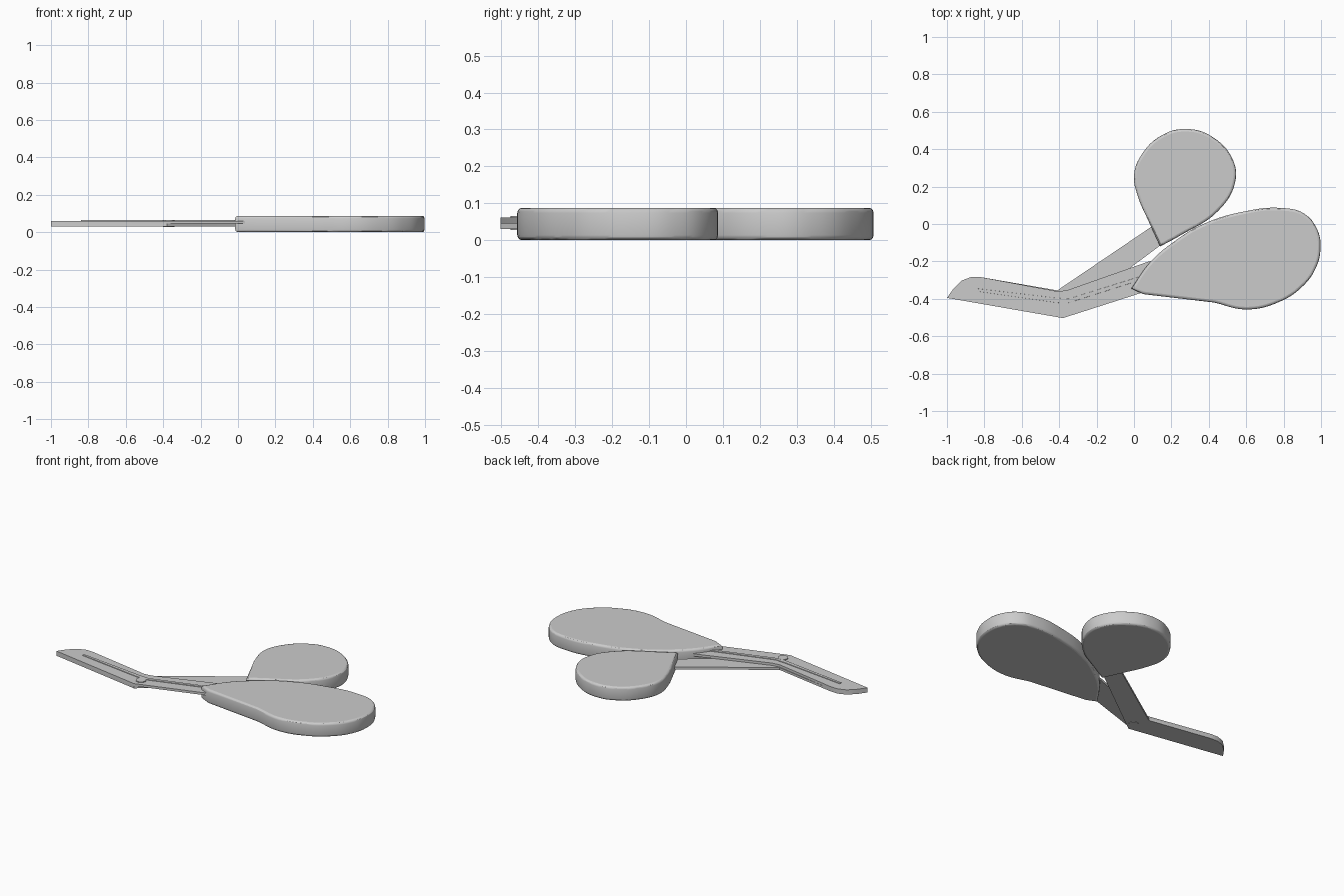
import bpy
from mathutils import Vector

default_cube = bpy.data.objects.get("Cube")
if default_cube:
    bpy.data.objects.remove(default_cube, do_unlink=True)


def slab(name, points, bottom, top, bevel, corners=(), smooth=True):
    """Filled outline with thickness and rounded rims, converted to a mesh."""
    curve = bpy.data.curves.new(name, 'CURVE')
    curve.dimensions = '2D'
    curve.fill_mode = 'BOTH'
    curve.resolution_u = 6 if smooth else 1
    curve.extrude = (top - bottom) / 2 - bevel
    curve.bevel_depth = bevel
    curve.bevel_resolution = 2
    curve.offset = -bevel
    spline = curve.splines.new('BEZIER')
    spline.use_cyclic_u = True
    spline.bezier_points.add(len(points) - 1)
    for i, (p, xy) in enumerate(zip(spline.bezier_points, points)):
        p.co = Vector((*xy, 0))
        kind = 'AUTO' if smooth and i not in corners else 'VECTOR'
        p.handle_left_type = p.handle_right_type = kind
    obj = bpy.data.objects.new(name, curve)
    bpy.context.collection.objects.link(obj)
    obj.location.z = (bottom + top) / 2
    bpy.ops.object.select_all(action='DESELECT')
    obj.select_set(True)
    bpy.context.view_layer.objects.active = obj
    bpy.ops.object.convert(target='MESH')
    bpy.ops.object.shade_smooth_by_angle()
    return obj


# Teardrop grips
small_grip = [(0.14, -0.12), (0.08, 0.01), (0.02, 0.15), (0.0, 0.26),
              (0.04, 0.37), (0.15, 0.475), (0.28, 0.508), (0.42, 0.465),
              (0.53, 0.34), (0.54, 0.22), (0.45, 0.07), (0.25, -0.06)]
slab("small_grip", small_grip, 0, 0.088, 0.014, corners=(0, 1))

large_grip = [(0.05, -0.375), (-0.015, -0.345), (0.09, -0.2), (0.22, -0.09),
              (0.36, -0.005), (0.57, 0.063), (0.8, 0.085), (0.91, 0.055),
              (0.98, -0.03), (0.997, -0.13), (0.97, -0.24), (0.9, -0.335),
              (0.78, -0.415), (0.6, -0.457), (0.43, -0.42)]
slab("large_grip", large_grip, 0, 0.088, 0.014, corners=(0, 1, 14))

# Cutting ends share one curved tip
tip = [(-0.38, -0.503), (-1.0, -0.395), (-0.965, -0.345),
       (-0.92, -0.302), (-0.87, -0.283), (-0.82, -0.284)]
lower = tip + [(-0.41, -0.355), (0.1, -0.01), (0.2, 0.05), (0.22, -0.06), (0.14, -0.115)]
slab("lower_blade", lower, 0.031, 0.046, 0, smooth=False)

upper = tip + [(-0.41, -0.36), (-0.36, -0.355), (0.08, -0.2),
               (0.25, -0.18), (0.25, -0.31), (0.05, -0.365)]
slab("upper_blade", upper, 0.046, 0.061, 0, smooth=False)

# Raised spine running along the upper blade and its shank
spine = [(-0.84, -0.36), (-0.84, -0.345), (-0.42, -0.395), (-0.35, -0.4),
         (0.05, -0.275), (0.05, -0.295), (-0.36, -0.425), (-0.42, -0.42)]
slab("blade_spine", spine, 0.058, 0.065, 0.001, smooth=False)

# Pivot rivet
bpy.ops.mesh.primitive_cylinder_add(vertices=24, radius=0.03, depth=0.038,
                                    location=(-0.37, -0.445, 0.047))
bpy.context.object.name = "pivot_rivet"
bpy.ops.object.shade_smooth_by_angle()
